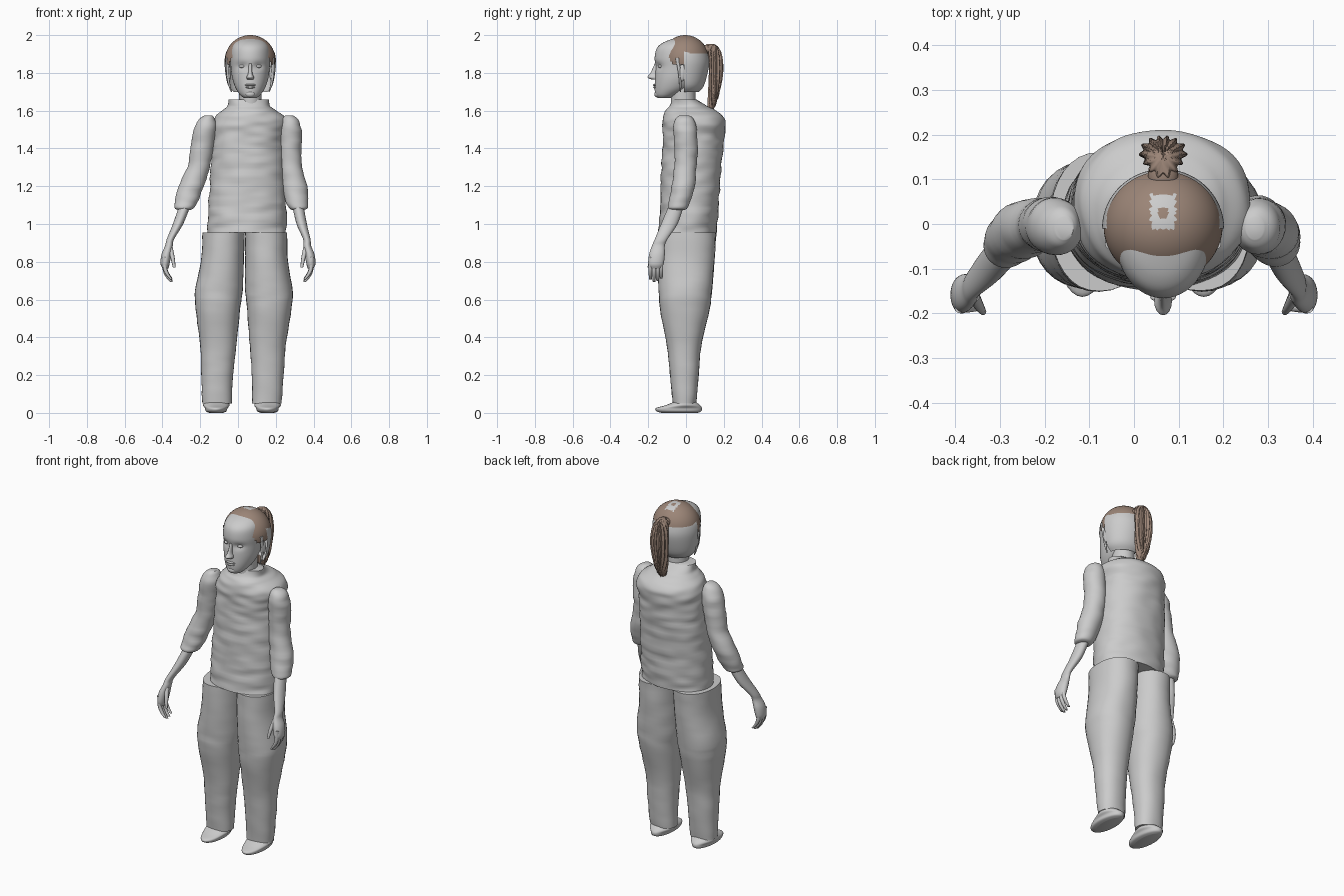
import bpy, bmesh, math
from mathutils import Vector, noise

cube = bpy.data.objects.get("Cube")
if cube:
    bpy.data.objects.remove(cube, do_unlink=True)


def material(name, rgb):
    m = bpy.data.materials.new(name)
    m.use_nodes = True
    m.diffuse_color = (*rgb, 1)
    m.node_tree.nodes["Principled BSDF"].inputs["Base Color"].default_value = (*rgb, 1)
    return m


GREY = material("plain grey", (0.6, 0.6, 0.6))
BROWN = material("hair brown", (0.33, 0.235, 0.185))
MID = 0.065  # centre line of head and torso


def finish(bm, name, mats, angle=50):
    bmesh.ops.recalc_face_normals(bm, faces=bm.faces)
    mesh = bpy.data.meshes.new(name)
    bm.to_mesh(mesh)
    bm.free()
    ob = bpy.data.objects.new(name, mesh)
    bpy.context.collection.objects.link(ob)
    for m in mats:
        mesh.materials.append(m)
    bpy.ops.object.select_all(action='DESELECT')
    ob.select_set(True)
    bpy.context.view_layer.objects.active = ob
    bpy.ops.object.shade_smooth_by_angle(angle=math.radians(angle))
    return ob


def resample(rows, steps):
    """Smooth curve through rows of numbers."""
    out = []
    for i in range(len(rows) - 1):
        p0, p1, p2, p3 = (rows[min(max(k, 0), len(rows) - 1)] for k in range(i - 1, i + 3))
        for s in range(steps):
            t = s / steps
            out.append([b + t * (c - a) / 2 + t * t * (a - 2.5 * b + 2 * c - d / 2)
                        + t ** 3 * (1.5 * (b - c) + (d - a) / 2)
                        for a, b, c, d in zip(p0, p1, p2, p3)])
    return out + [list(rows[-1])]


def loft(name, rows, mat=GREY, sides=32, steps=5, power=2.0, arc=1.0, wrinkle=0, shape=None):
    """Stack of rounded sections; each row is z, x0, x1, y0, y1."""
    bm = bmesh.new()
    rings = []
    for z, x0, x1, y0, y1 in resample(rows, steps):
        ring = []
        for k in range(sides):
            a = math.tau * arc * k / (sides if arc == 1 else sides - 1)
            c, s = math.cos(a), math.sin(a)
            x = math.copysign(abs(c) ** (2 / power), c)
            y = math.copysign(abs(s) ** (2 / power), s)
            if arc < 1:
                p = Vector(((x0 + x1) / 2 + x * (x1 - x0) / 2, y0 + y * (y1 - y0), z))
            else:
                p = Vector(((x0 + x1) / 2 + x * (x1 - x0) / 2, (y0 + y1) / 2 + y * (y1 - y0) / 2, z))
            if wrinkle:
                n = noise.noise(Vector((p.x * 9, p.y * 9, p.z * 26)))
                p += Vector((c, s, 0)) * wrinkle * n
            if shape:
                p = shape(p)
            ring.append(bm.verts.new(p))
        rings.append(ring)
    for a, b in zip(rings, rings[1:]):
        for k in range(sides if arc == 1 else sides - 1):
            j = (k + 1) % sides
            bm.faces.new((a[k], a[j], b[j], b[k]))
    if arc == 1:
        bm.faces.new(rings[0])
        bm.faces.new(rings[-1])
    return finish(bm, name, [mat])


def ball(name, centre, radii, mat=GREY):
    bm = bmesh.new()
    bmesh.ops.create_uvsphere(bm, u_segments=20, v_segments=12, radius=1)
    for v in bm.verts:
        v.co = Vector(c + r * k for c, r, k in zip(centre, radii, v.co))
    return finish(bm, name, [mat])


def flip(rows, offset):
    """Mirror section rows to the left side, moved sideways by offset(z)."""
    return [(z, offset(z) - x1, offset(z) - x0, y0, y1) for z, x0, x1, y0, y1 in rows]


# Torso with collar
loft("shirt_body", [(.955, -.16, .255, -.147, .16), (1.1, -.155, .255, -.138, .172),
                    (1.3, -.145, .25, -.13, .188), (1.45, -.135, .247, -.124, .2),
                    (1.55, -.128, .258, -.124, .206), (1.6, -.085, .205, -.108, .16),
                    (1.625, -.055, .168, -.088, .11), (1.66, -.05, .16, -.07, .055)],
     sides=64, steps=10, power=2.2, wrinkle=.008)

# Arms, legs and shoes: right side rows, then the left copy
sleeve = [(1.575, -.175, -.135, -.035, .015), (1.555, -.205, -.12, -.055, .04),
          (1.5, -.235, -.115, -.068, .058), (1.4, -.25, -.13, -.062, .06),
          (1.3, -.27, -.15, -.062, .056), (1.2, -.315, -.18, -.075, .048),
          (1.12, -.332, -.212, -.09, .022), (1.085, -.336, -.235, -.096, .008),
          (1.075, -.32, -.25, -.085, -.005)]
forearm = [(1.1, -.31, -.25, -.09, -.01), (1.0, -.345, -.29, -.132, -.045),
           (.92, -.377, -.338, -.165, -.098), (.885, -.386, -.345, -.18, -.112),
           (.84, -.405, -.352, -.195, -.112), (.79, -.41, -.362, -.2, -.118),
           (.765, -.4, -.368, -.19, -.13)]
trouser = [(.955, -.187, .036, -.15, .16), (.8, -.197, .031, -.15, .15),
           (.65, -.227, .025, -.144, .138), (.55, -.224, .012, -.138, .125),
           (.35, -.2, -.01, -.1, .08), (.2, -.195, -.026, -.085, .068),
           (.05, -.189, -.034, -.07, .053)]
shoe = [(0, -.15, -.08, -.13, .06), (.008, -.17, -.062, -.155, .08),
        (.025, -.175, -.055, -.16, .085), (.04, -.185, -.045, -.11, .075),
        (.06, -.18, -.05, -.06, .05)]


def arm_gap(z):
    return max(0, z - .88) * .165


def leg_gap(z):
    return .04 + .035 * z


for side in ("right", "left"):
    left = side == "left"
    for part, rows, gap, fold in (("sleeve", sleeve, arm_gap, .006), ("forearm", forearm, arm_gap, 0),
                                  ("trouser_leg", trouser, leg_gap, .003), ("shoe", shoe, leg_gap, 0)):
        loft(f"{side}_{part}", flip(rows, gap) if left else rows, wrinkle=fold,
             power=2.2 if part == "trouser_leg" else 2)
    # Fingers curl inward below the palm, thumb sits on the inner side
    for i in range(4):
        y, drop = -.188 + i * .019, .012 * abs(i - 1.3)
        rows = [(z + drop, x - r, x + r, y - r, y + r) for z, x, r in
                ((.81, -.39, .011), (.75, -.387, .011), (.715, -.372, .010), (.69, -.352, .007))]
        loft(f"{side}_finger_{i + 1}", flip(rows, arm_gap) if left else rows, sides=10, steps=3)
    thumb = [(.875, -.372, -.345, -.175, -.145), (.82, -.357, -.335, -.195, -.172),
             (.77, -.345, -.33, -.204, -.188)]
    loft(f"{side}_thumb", flip(thumb, arm_gap) if left else thumb, sides=10)

# Neck and head
loft("neck", [(1.58, .0, .13, -.08, .055), (1.66, .005, .125, -.08, .05), (1.76, .005, .125, -.08, .05)])
skull = [(1.668, .035, -.15, -.08), (1.685, .055, -.162, -.04), (1.72, .078, -.166, .02),
         (1.77, .095, -.164, .06), (1.83, .103, -.161, .09), (1.88, .106, -.166, .1),
         (1.93, .1, -.155, .09), (1.96, .082, -.122, .07), (1.98, .052, -.07, .035), (1.988, .02, -.03, .01)]


def brow_line(p):
    # Sink the eye sockets a little
    for s in (-1, 1):
        d = ((p.x - MID - s * .043) / .025) ** 2 + ((p.z - 1.835) / .018) ** 2
        if p.y < -.08:
            p.y += .012 * math.exp(-d)
    return p


loft("head", [(z, MID - w, MID + w, a, b) for z, w, a, b in skull], sides=48, steps=6, shape=brow_line)
loft("nose", [(1.765, MID - .016, MID + .016, -.182, -.14), (1.777, MID - .02, MID + .02, -.204, -.14),
              (1.8, MID - .011, MID + .011, -.188, -.14), (1.85, MID - .008, MID + .008, -.165, -.14)], sides=16)
ball("upper_lip", (MID, -.163, 1.736), (.029, .012, .006))
ball("lower_lip", (MID, -.162, 1.724), (.024, .012, .007))
ball("chin", (MID, -.15, 1.688), (.026, .018, .018))
for side, s in (("right", -1), ("left", 1)):
    ball(f"{side}_eye", (MID + s * .043, -.134, 1.835), (.017, .014, .009))
    ball(f"{side}_ear", (MID + s * .115, -.02, 1.8), (.014, .018, .045))

# Plain band around the back of the head
loft("back_scalp", [(1.7, MID - .09, MID + .09, -.01, .07), (1.74, MID - .12, MID + .12, -.01, .098),
                    (1.84, MID - .136, MID + .136, -.01, .122), (1.9, MID - .131, MID + .131, -.01, .116),
                    (1.925, MID - .116, MID + .116, -.01, .105)], arc=.5)

# Hair cap: dome trimmed along the hairline, with a bare patch on the crown
bm = bmesh.new()
bmesh.ops.create_uvsphere(bm, u_segments=64, v_segments=48, radius=1)
for v in bm.verts:
    v.co = Vector((MID + v.co.x * .133, -.004 + v.co.y * .126, 1.87 + v.co.z * .13))


def below_hairline(c):
    limit = 1.905 if c.y > -.01 else 1.845
    if c.y < -.07:
        limit += (-.07 - c.y) * 2
    return c.z < limit


bmesh.ops.delete(bm, geom=[f for f in bm.faces if below_hairline(f.calc_center_median())], context='FACES')
for f in bm.faces:
    c = f.calc_center_median()
    bare = abs(c.x - MID) < .028 and -.012 < c.y < .066 and c.z > 1.95
    notch = abs(c.x - MID) < .012 and .015 < c.y < .035
    f.material_index = int(bare and not notch)
finish(bm, "hair_cap", [BROWN, GREY])


# Ponytail with strand grooves
def strands(p):
    a = math.atan2(p.y - .155, p.x - MID)
    p.x += .005 * math.cos(a * 14) * math.cos(a)
    p.y += .005 * math.cos(a * 14) * math.sin(a)
    return p


loft("ponytail", [(1.595, MID - .008, MID + .008, .118, .132), (1.64, MID - .03, MID + .03, .118, .158),
                  (1.72, MID - .045, MID + .045, .122, .18), (1.82, MID - .05, MID + .05, .125, .194),
                  (1.9, MID - .045, MID + .045, .118, .185), (1.94, MID - .03, MID + .03, .105, .165),
                  (1.952, MID - .015, MID + .015, .11, .145)], BROWN, sides=84, shape=strands)
ball("ponytail_root", (MID, .11, 1.925), (.034, .045, .024), BROWN)

# Loose locks beside the face
for side, s in (("right", -1), ("left", 1)):
    rows = [(z, MID + s * x - r, MID + s * x + r, y - r, y + r) for z, x, y, r in
            ((1.88, .118, -.045, .012), (1.8, .12, -.035, .007), (1.74, .112, -.03, .006), (1.7, .1, -.03, .003))]
    loft(f"{side}_lock", rows, GREY, sides=10)
